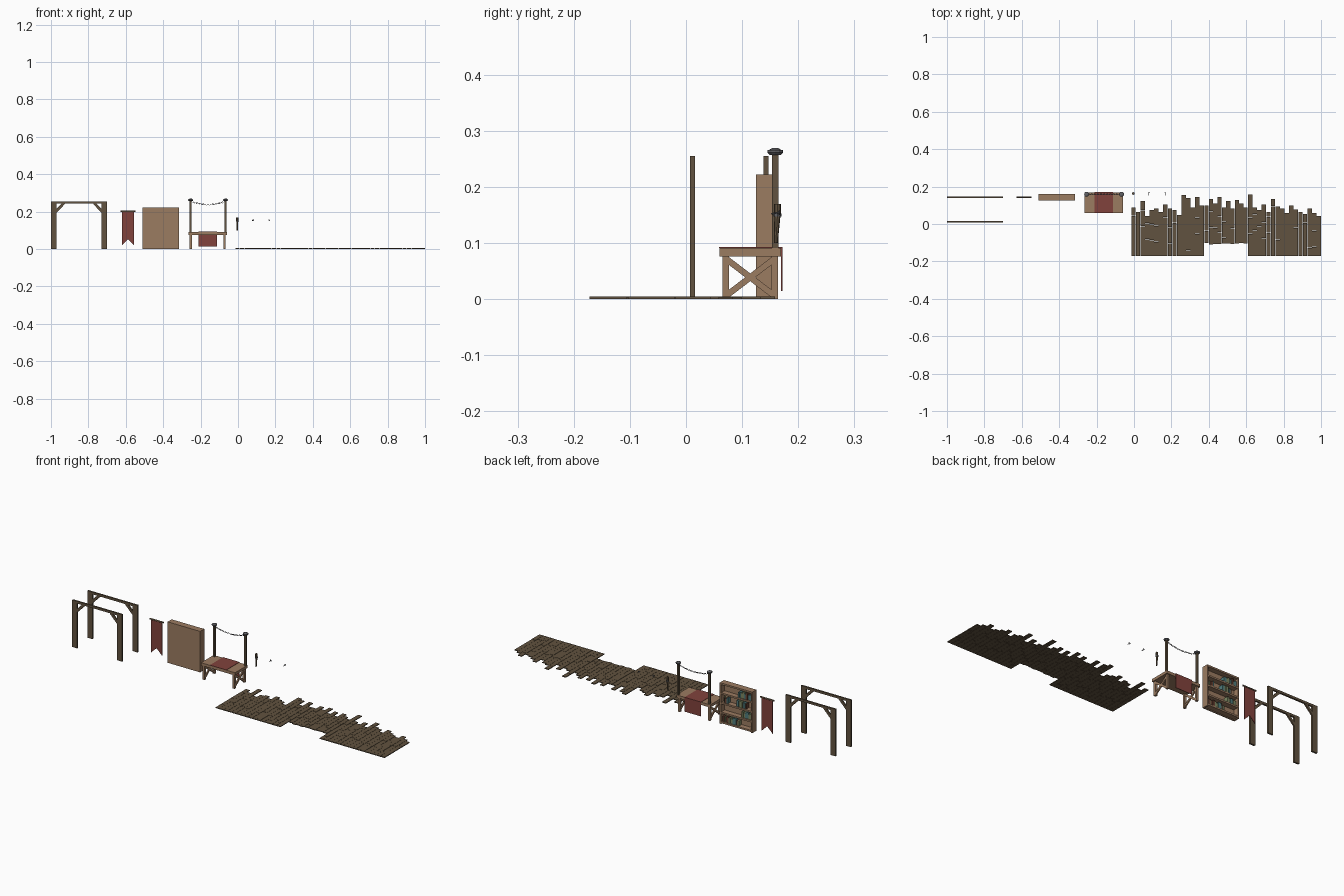
import bpy, bmesh, math, random
from mathutils import Vector, Matrix

if "Cube" in bpy.data.objects:
    bpy.data.objects.remove(bpy.data.objects["Cube"])
random.seed(4)


def mat(name, r, g, b):
    m = bpy.data.materials.new(name)
    m.diffuse_color = (r, g, b, 1)
    m.use_nodes = True
    m.node_tree.nodes["Principled BSDF"].inputs["Base Color"].default_value = m.diffuse_color
    return m


DARK = mat("dark wood", .12, .085, .05)
LIGHT = mat("light wood", .33, .2, .12)
RED = mat("red cloth", .22, .055, .045)
IRON = mat("iron", .12, .12, .13)
BOOKS = [mat("teal", .08, .2, .2), mat("green", .2, .24, .12), mat("brown", .13, .05, .03)]


def finish(name, bm, m):
    bmesh.ops.recalc_face_normals(bm, faces=bm.faces)
    me = bpy.data.meshes.new(name)
    bm.to_mesh(me)
    bm.free()
    ob = bpy.data.objects.new(name, me)
    bpy.context.collection.objects.link(ob)
    me.materials.append(m)
    return ob


def add_box(bm, lo, hi):
    lo, hi = Vector(lo), Vector(hi)
    c, s = (lo + hi) / 2, hi - lo
    bmesh.ops.create_cube(bm, size=1, matrix=Matrix.Translation(c) @ Matrix.Diagonal((*s, 1)))


def boxes(name, m, *pairs):
    bm = bmesh.new()
    for lo, hi in pairs:
        add_box(bm, lo, hi)
    return finish(name, bm, m)


def bar(name, m, a, b, w, d, ref=(0, 1, 0)):
    """Square beam from a to b: w across, d along the ref axis."""
    a, b, r = Vector(a), Vector(b), Vector(ref)
    z = (b - a).normalized()
    x = r.cross(z).normalized()
    rot = Matrix((x, z.cross(x), z)).transposed().to_4x4()
    bm = bmesh.new()
    bmesh.ops.create_cube(bm, size=1, matrix=Matrix.Translation((a + b) / 2) @ rot
                          @ Matrix.Diagonal((w, d, (b - a).length, 1)))
    return finish(name, bm, m)


def cyl(name, m, a, b, r1, r2=None, n=12):
    a, b = Vector(a), Vector(b)
    q = (b - a).to_track_quat('Z', 'Y').to_matrix().to_4x4()
    bm = bmesh.new()
    bmesh.ops.create_cone(bm, cap_ends=True, segments=n, radius1=r1, radius2=r1 if r2 is None else r2,
                          depth=(b - a).length, matrix=Matrix.Translation((a + b) / 2) @ q)
    return finish(name, bm, m)


def link(name, loc, rot, R=.004, r=.001, stretch=1.5):
    bpy.ops.mesh.primitive_torus_add(location=loc, rotation=rot, major_radius=R, minor_radius=r,
                                     major_segments=10, minor_segments=5)
    ob = bpy.context.object
    ob.name = name
    ob.scale.x = stretch
    ob.data.materials.append(IRON)


# timber arches
for y0, y1 in ((.007, .016), (.138, .147)):
    boxes("arch_frame", DARK, ((-1, y0, 0), (-.97, y1, .255)), ((-.73, y0, 0), (-.70, y1, .255)),
          ((-.97, y0, .243), (-.73, y1, .255)))
    ym = (y0 + y1) / 2
    for s in (-1, 1):
        bar("arch_brace", DARK, (-.85 + s * .124, ym, .201), (-.85 + s * .08, ym, .246), .014, .008)

# swallow-tailed banner on a rod
bm = bmesh.new()
pts = [(-.621, .2), (-.555, .2), (-.555, .02), (-.588, .052), (-.621, .02)]
f = bm.faces.new([bm.verts.new((x, .1415, z)) for x, z in pts])
ext = bmesh.ops.extrude_face_region(bm, geom=[f])
for v in ext['geom']:
    if isinstance(v, bmesh.types.BMVert):
        v.co.y += .003
finish("banner_cloth", bm, RED)
cyl("banner_rod", DARK, (-.629, .143, .201), (-.547, .143, .201), .004)

# bookshelf, open to the back
X0, X1, Y0, Y1, H = -.51, -.315, .125, .161, .222
boxes("bookshelf_case", LIGHT, ((X0, Y0, 0), (X1, Y0 + .006, H)),
      ((X0, Y0, 0), (X0 + .008, Y1, H)), ((X1 - .008, Y0, 0), (X1, Y1, H)))
levels = [.004, .056, .108, .160, H - .009]
boxes("bookshelf_shelves", LIGHT, *[((X0 + .008, Y0 + .006, z), (X1 - .008, Y1 - .001, z + .009)) for z in levels])
for z, xa, xb in ((.013, -.425, -.326), (.065, -.498, -.44), (.117, -.47, -.41),
                  (.117, -.36, -.33), (.169, -.498, -.42)):
    x = xa
    while x < xb - .008:
        w, h = random.uniform(.007, .014), random.uniform(.025, .037)
        col = BOOKS[random.choice((0, 0, 1, 1, 2))]
        boxes("book", col, ((x, Y0 + .007, z), (x + w - .0008, Y1 - random.uniform(.004, .01), z + h)))
        x += w

# market table
boxes("table_top", LIGHT, ((-.264, .06, .076), (-.06, .169, .091)))
for x in (-.252, -.072):
    for y in (.071, .158):
        boxes("table_leg", LIGHT, ((x - .006, y - .006, 0), (x + .006, y + .006, .077)))
    for z0, z1 in ((.008, .07), (.07, .008)):
        bar("table_cross_brace", LIGHT, (x, .074, z0), (x, .155, z1), .011, .007, (1, 0, 0))

# cloth runner falling over the far edge
boxes("table_runner", RED, ((-.21, .059, .091), (-.112, .172, .0928)), ((-.21, .1695, .015), (-.112, .172, .0928)))

# chain posts with iron caps
for x in (-.253, -.066):
    boxes("stall_post", DARK, ((x - .0055, .1535, .085), (x + .0055, .1645, .259)))
    cyl("post_cap_base", IRON, (x, .159, .257), (x, .159, .261), .010, .0135)
    cyl("post_cap_disc", IRON, (x, .159, .261), (x, .159, .266), .0135)
    cyl("post_cap_top", IRON, (x, .159, .266), (x, .159, .269), .011, .006)

# sagging chain
N = 21
for i in range(N):
    t = 2 * (i + .5) / N - 1
    z = .238 + .015 * t * t
    link("chain_link", (-.1595 + t * .088, .159, z),
         ((i % 2) * math.pi / 2, -math.atan(.03 * t / .088), 0), .0032, .0009, 1.6)

# hanging wooden peg with iron ring
cyl("peg_body", DARK, (-.004, .160, .10), (-.004, .163, .150), .0035, .0055, 8)
cyl("peg_head", DARK, (-.004, .163, .150), (-.004, .163, .170), .006, .006, 8)
cyl("peg_collar", IRON, (-.004, .163, .147), (-.004, .163, .153), .0075, .0075, 8)

# loose hooks
for x in (.08, .167):
    link("hook_ring", (x, .166, .154), (math.pi / 2, 0, 0), .004, .0012, 1)
    cyl("hook_shank", IRON, (x, .152, .152), (x, .167, .155), .0014, None, 6)


# plank decks: columns of staggered boards with ragged far ends
def deck(name, x0, x1, bottom, tops, ragged=0):
    bm = bmesh.new()
    w = (x1 - x0) / len(tops)
    for i, top in enumerate(tops):
        x = x0 + i * w
        y = bottom + random.uniform(0, ragged)
        first = random.uniform(.03, .10)
        while y < top - .001:
            e = y + first
            first = .085
            if top - e < .025:
                e = top
            zt = .0042 + random.uniform(0, .0008)
            add_box(bm, (x + .0005, y, .0005), (x + w - .0005, e - .0012, zt))
            y = e
    finish(name, bm, DARK)


deck("left_deck", -.015, .375, -.172,
     (.09, .065, .125, .045, .075, .085, .065, .105, .085, .075, .05, .155, .14, .09, .145, .10))
deck("middle_deck", .376, .608, -.109, (.10, .135, .11, .145, .09, .125, .085, .13, .11, .09), .008)
deck("right_deck", .609, 1.0, -.172,
     (.16, .09, .075, .105, .065, .135, .095, .085, .06, .10, .08, .065, .055, .085, .06, .045))
